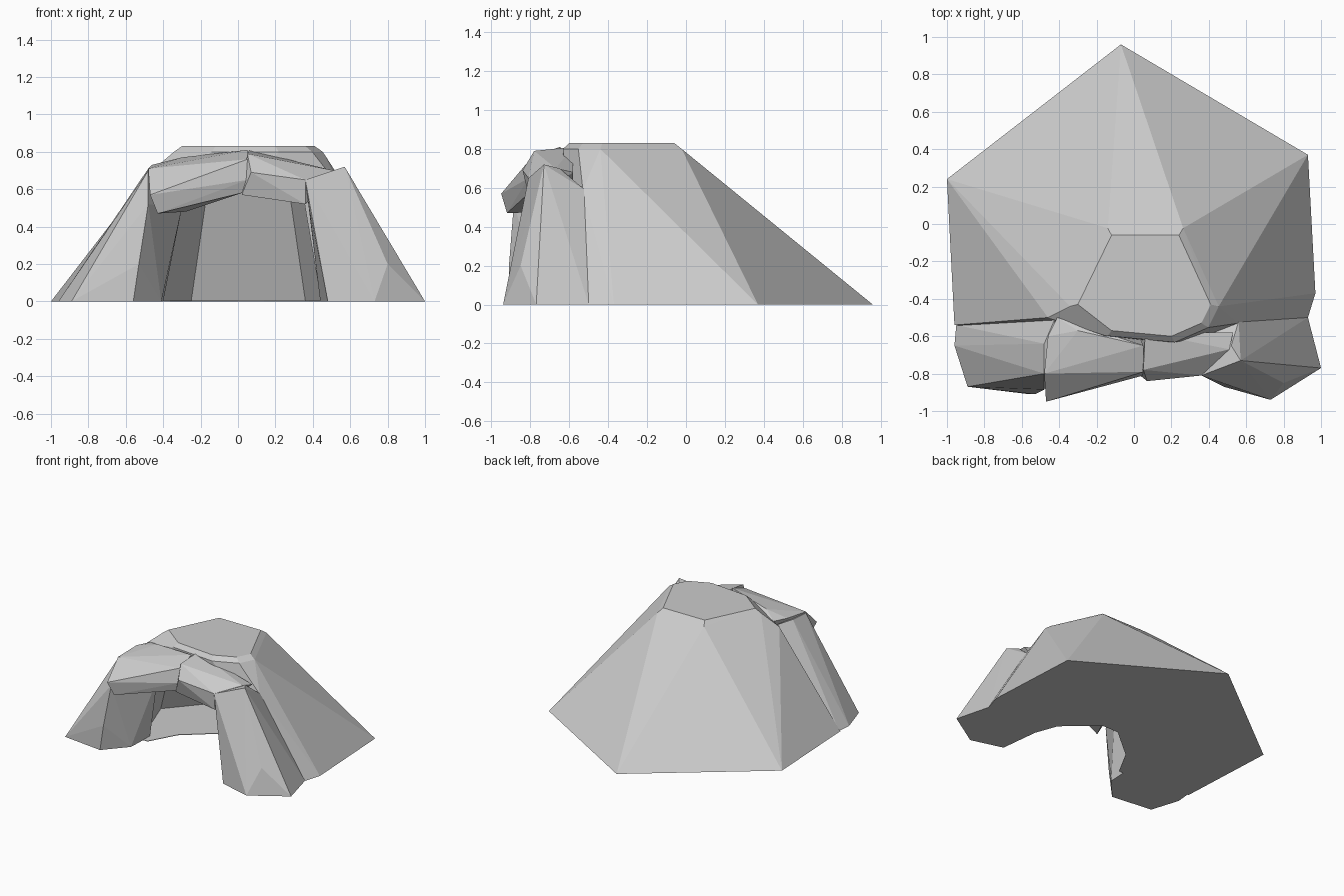
import bpy, bmesh

if "Cube" in bpy.data.objects:
    bpy.data.objects.remove(bpy.data.objects["Cube"])


def make(name, bm):
    bmesh.ops.recalc_face_normals(bm, faces=bm.faces)
    mesh = bpy.data.meshes.new(name)
    bm.to_mesh(mesh)
    bm.free()
    ob = bpy.data.objects.new(name, mesh)
    bpy.context.collection.objects.link(ob)
    return ob


def hull(name, points):
    """Faceted rock: convex hull around a handful of corner points."""
    bm = bmesh.new()
    for p in points:
        bm.verts.new(p)
    bmesh.ops.convex_hull(bm, input=bm.verts)
    loose = [v for v in bm.verts if not v.link_faces]
    bmesh.ops.delete(bm, geom=loose, context='VERTS')
    bmesh.ops.dissolve_limit(bm, angle_limit=0.01, verts=bm.verts, edges=bm.edges)
    return make(name, bm)


def loft(name, lower, upper, z0, z1):
    """Closed solid between two outlines with the same number of points."""
    bm = bmesh.new()
    a = [bm.verts.new((x, y, z0)) for x, y in lower]
    b = [bm.verts.new((x, y, z1)) for x, y in upper]
    bm.faces.new(a)
    bm.faces.new(b)
    for i in range(len(a)):
        j = (i + 1) % len(a)
        bm.faces.new((a[i], a[j], b[j], b[i]))
    return make(name, bm)


def cut(ob, cutter):
    cutter.hide_render = True
    mod = ob.modifiers.new("cut", 'BOOLEAN')
    mod.operation = 'DIFFERENCE'
    mod.solver = 'EXACT'
    mod.object = cutter
    bpy.context.view_layer.objects.active = ob
    bpy.ops.object.modifier_apply(modifier=mod.name)
    bpy.data.objects.remove(cutter)


# Mound: broad base, small flat top with a chamfered rim
base = [(-.07, .96), (.93, .37), (.97, -.37), (.93, -.5), (.45, -.57),
        (-.4, -.6), (-.96, -.54), (-1, .24)]
plate = [(-.12, -.06), (.24, -.06), (.41, -.43), (.36, -.53), (.2, -.6),
         (-.12, -.57), (-.3, -.43)]
rim = [(.05 + (x - .05) * 1.12, -.35 + (y + .35) * 1.13) for x, y in plate]
mound = hull("mound",
             [(x, y, 0) for x, y in base]
             + [(x, y, .80) for x, y in rim]
             + [(x, y, .83) for x, y in plate]
             + [(-.46, -.5, .70), (.56, -.53, .59)])

# Cave hollow widening inside, above a thin floor
cave_low = [(.44, -1.2), (.44, -.6), (.55, -.1), (.36, .26), (-.25, .3),
            (-.6, -.1), (-.42, -.6), (-.42, -1.2)]
cave_top = [(.34, -1.2), (.34, -.6), (.38, -.3), (.27, .05), (-.16, .07),
            (-.34, -.3), (-.3, -.6), (-.3, -1.2)]
cut(mound, loft("cave_cutter", cave_low, cave_top, .004, .62))

# Opening in the floor at the entrance
hole = [(.45, -1.2), (.45, -.58), (.38, -.39), (.14, -.18), (0, -.18),
        (-.25, -.39), (-.42, -.7), (-.42, -1.2)]
cut(mound, loft("floor_cutter", hole, hole, -.1, .05))

# Entrance pillars
hull("right_pillar", [
    (.48, -.87, 0), (.73, -.94, 0), (1, -.77, 0), (.93, -.5, 0), (.44, -.53, 0),
    (.8, -.85, .2), (.36, -.81, .65), (.38, -.8, .5), (.57, -.73, .72),
    (.52, -.65, .7), (.56, -.52, .59), (.38, -.56, .6)])
hull("left_pillar", [
    (-.96, -.65, 0), (-.89, -.87, 0), (-.56, -.91, 0), (-.41, -.74, 0),
    (-.4, -.52, 0), (-.95, -.54, 0), (-.48, -.8, .7), (-.48, -.885, .52),
    (-.48, -.64, .71), (-.42, -.5, .7), (-.3, -.57, .5), (-.53, -.91, .2)])

# Lintel rocks
hull("left_lintel", [
    (-.46, -.6, .73), (.05, -.65, .81), (.05, -.79, .76), (-.48, -.8, .71),
    (-.47, -.95, .57), (-.43, -.92, .47), (.02, -.8, .58), (.05, -.81, .65),
    (-.41, -.5, .73), (-.3, -.57, .77), (-.28, -.6, .48), (.03, -.6, .62)])
hull("right_lintel", [
    (.06, -.58, .81), (.05, -.78, .79), (.07, -.84, .69), (.02, -.8, .57),
    (.36, -.81, .65), (.36, -.8, .52), (.51, -.67, .70), (.53, -.58, .68),
    (.04, -.58, .62), (.42, -.58, .6)])
